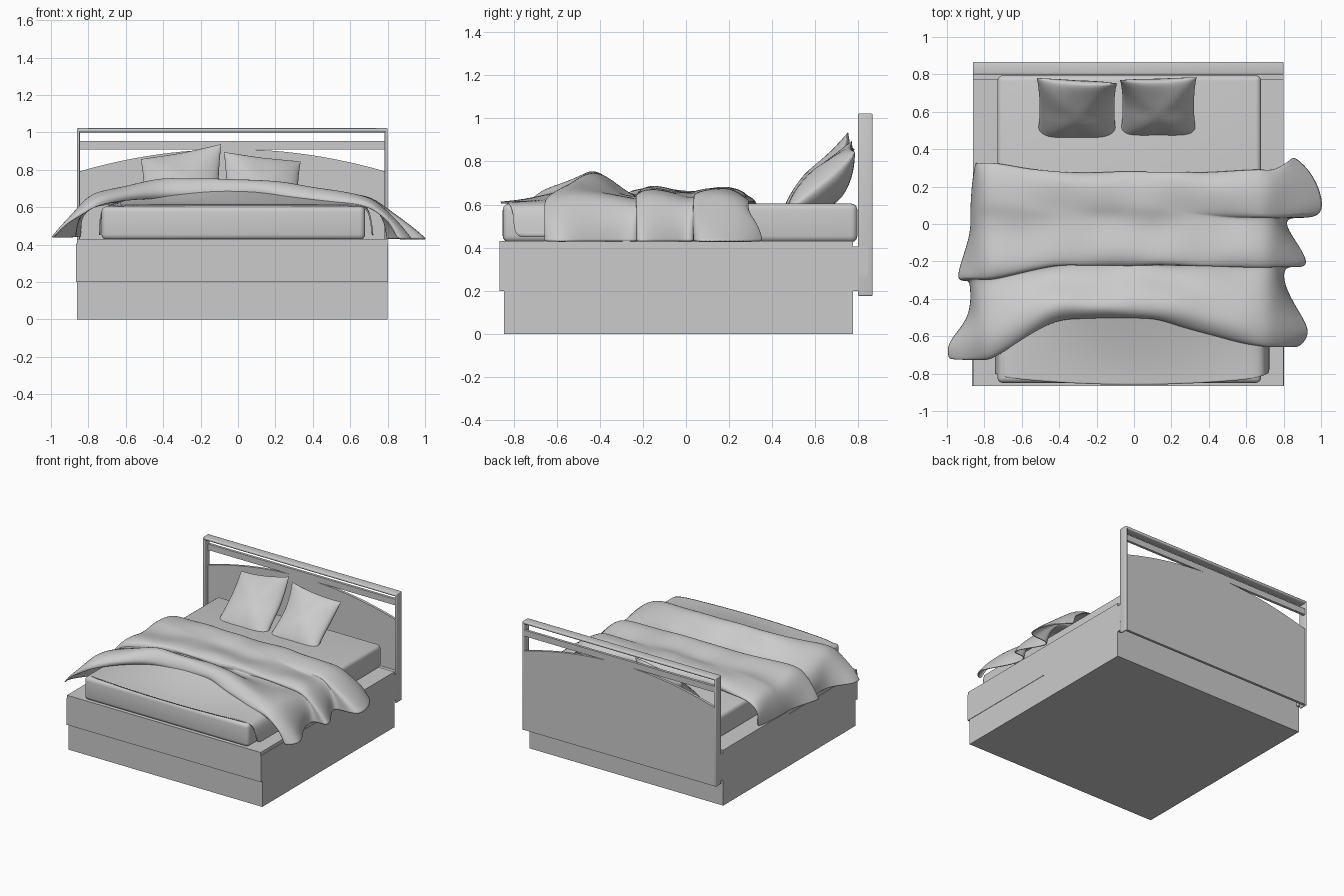
import bpy, bmesh, math
from mathutils import Matrix

old = bpy.data.objects.get("Cube")
if old:
    bpy.data.objects.remove(old, do_unlink=True)

grey = bpy.data.materials.new("light_grey")
grey.use_nodes = True
tone = (0.6, 0.6, 0.6, 1)
grey.diffuse_color = tone
grey.node_tree.nodes["Principled BSDF"].inputs["Base Color"].default_value = tone


def finish(name, bm, angle=None):
    """Turn a bmesh into a named object with the shared material."""
    bmesh.ops.recalc_face_normals(bm, faces=bm.faces)
    mesh = bpy.data.meshes.new(name)
    bm.to_mesh(mesh)
    bm.free()
    mesh.materials.append(grey)
    obj = bpy.data.objects.new(name, mesh)
    bpy.context.collection.objects.link(obj)
    if angle:
        bpy.ops.object.select_all(action="DESELECT")
        obj.select_set(True)
        bpy.context.view_layer.objects.active = obj
        bpy.ops.object.shade_smooth_by_angle(angle=math.radians(angle))
    return obj


def box(name, xs, ys, zs, bevel=0, segments=3):
    """Box from its x, y and z ranges, with optional rounded edges."""
    bm = bmesh.new()
    size = [b - a for a, b in (xs, ys, zs)]
    mid = [(a + b) / 2 for a, b in (xs, ys, zs)]
    bmesh.ops.create_cube(bm, size=1, matrix=Matrix.Translation(mid) @ Matrix.Diagonal((*size, 1)))
    if bevel:
        bmesh.ops.bevel(bm, geom=bm.edges[:], offset=bevel, segments=segments,
                        profile=0.5, affect="EDGES")
    return finish(name, bm, 40 if bevel else None)


def skin(bm, rows):
    """Quads between equal rows of points."""
    grid = [[bm.verts.new(p) for p in row] for row in rows]
    for a, b in zip(grid, grid[1:]):
        for i in range(len(a) - 1):
            bm.faces.new((a[i], a[i + 1], b[i + 1], b[i]))


def cloth(name, rows, thickness):
    """Smooth draped sheet from a coarse grid of points."""
    bm = bmesh.new()
    skin(bm, rows)
    obj = finish(name, bm, 80)
    sub = obj.modifiers.new("smooth", "SUBSURF")
    sub.levels = sub.render_levels = 3
    solid = obj.modifiers.new("thickness", "SOLIDIFY")
    solid.thickness = thickness
    solid.offset = 0
    return obj


LEFT, RIGHT = -0.862, 0.80
MID = (LEFT + RIGHT) / 2

# Bed base, front panel, drawers and the ledge behind the mattress
box("base", (LEFT, RIGHT), (-0.845, 0.775), (0, 0.43))
box("front_panel", (LEFT, RIGHT), (-0.865, -0.845), (0.2, 0.43))
box("rear_ledge", (LEFT, RIGHT), (0.775, 0.845), (0.27, 0.405))
for side, x, inner in (("right", LEFT, 0.02), ("left", RIGHT, -0.02)):
    box(side + "_drawer", (x - 0.003, x + 0.003), (-0.865, -0.03), (0.2, 0.405))
    box(side + "_bracket", sorted((x, x + inner)), (0.775, 0.8), (0.2, 0.405))

# Mattress
box("mattress", (-0.73, 0.68), (-0.85, 0.795), (0.425, 0.605), 0.03, 4)

# Headboard frame, with the slat and panel set at the back
for side, x in (("right", LEFT), ("left", RIGHT - 0.016)):
    box(side + "_post", (x, x + 0.016), (0.798, 0.866), (0.176, 1.022), 0.007)
box("top_rail", (LEFT, RIGHT), (0.798, 0.866), (1.0, 1.022), 0.009)
box("slat", (LEFT + 0.01, RIGHT - 0.01), (0.843, 0.863), (0.908, 0.955))

# Arched headboard panel
bm = bmesh.new()
half = (RIGHT - LEFT) / 2 - 0.01
ts = [i / 12 - 1 for i in range(25)]
arch = [(MID + half * t, 0.843, 0.79 + 0.12 * (1 - t * t)) for t in ts]
outline = [(MID + half, 0.843, 0.18)] + arch[::-1] + [(MID - half, 0.843, 0.18)]
face = bm.faces.new([bm.verts.new(p) for p in outline])
out = bmesh.ops.extrude_face_region(bm, geom=[face])
bmesh.ops.translate(bm, vec=(0, 0.02, 0),
                    verts=[g for g in out["geom"] if isinstance(g, bmesh.types.BMVert)])
finish("headboard_panel", bm, 30)


def pillow(name, centre, w, h, tilt, slant):
    """Cushion with pinched seams, pointed corners, a curled and slanted top edge."""
    bm = bmesh.new()
    n = 20
    for sign, depth in ((1, 0.06), (-1, 0.085)):
        rows = []
        for j in range(n + 1):
            v = math.sin((j / n - 0.5) * math.pi)
            row = []
            for i in range(n + 1):
                u = math.sin((i / n - 0.5) * math.pi)
                puff = max(0, (1 - u * u) * (1 - v * v)) ** 0.55
                crease = 0.02 * (1 - abs(abs(u) - abs(v))) * puff
                rise = max(0, v) ** 2
                row.append((w * u * (1 - 0.07 * (1 - v * v)),
                            h * v * (1 - 0.07 * (1 - u * u)) + 0.4 * slant * u * rise,
                            sign * (depth * puff + crease) + (0.05 + slant * u) * rise))
            rows.append(row)
        skin(bm, rows)
    bmesh.ops.remove_doubles(bm, verts=bm.verts, dist=0.0005)
    bm.transform(Matrix.Translation(centre) @ Matrix.Rotation(math.radians(tilt), 4, "X"))
    return finish(name, bm, 60)


pillow("right_pillow", (-0.305, 0.622, 0.70), 0.215, 0.24, 42, 0.04)
pillow("left_pillow", (0.13, 0.635, 0.695), 0.205, 0.22, 38, -0.025)


def blend(a, b, c, x):
    """Flat over the middle, sloping to the right edge a and the left edge c."""
    if x < -0.42:
        return b + (a - b) * min(1, (-0.42 - x) / 0.34)
    return b + (c - b) * min(1, max(0, x - 0.1) / 0.55)


# Blanket stations, front to back:
# y right/middle/left, z right/middle/left, right hem x, left hem x
stations = [
    (-.72, -.49, -.65, .61, .65, .61, -.98, .85),
    (-.73, -.51, -.66, .64, .69, .63, -.99, .88),
    (-.62, -.46, -.58, .69, .76, .67, -1.0, .95),
    (-.50, -.38, -.46, .67, .74, .66, -.87, .87),
    (-.36, -.29, -.31, .63, .65, .63, -.87, .79),
    (-.28, -.20, -.21, .62, .63, .62, -.88, .80),
    (-.30, -.23, -.24, .65, .66, .65, -.95, .93),
    (-.22, -.16, -.16, .67, .69, .67, -.92, .91),
    (-.05, -.01, -.01, .64, .65, .63, -.87, .80),
    (.06, .06, .05, .65, .66, .63, -.87, .82),
    (.10, .10, .02, .66, .67, .65, -.87, 1.04),
    (.24, .22, .18, .66, .68, .68, -.86, .97),
    (.31, .28, .27, .63, .64, .64, -.85, .87),
    (.32, .27, .28, .61, .61, .61, -.84, .85)]
tops = (-.76, -.6, -.42, -.28, -.14, 0, .12, .25, .38, .54, .68)
rows = []
for k, (yr, ym, yl, zr, zm, zl, xr, xl) in enumerate(stations):
    top = []
    for x in tops:
        wave = 0.008 * math.sin(9 * x + 2.1 * k) + 0.006 * math.sin(19 * x - 1.3 * k)
        top.append((x, blend(yr, ym, yl, x) + wave,
                    max(0.612, blend(zr, zm, zl, x) + wave)))
    flare = 0.05 if k > 10 else 0
    sway = 0.02 * math.sin(2 * k)
    right = [(xr, yr + sway, 0.44), (xr * 0.6 - 0.34, yr, 0.51), (-0.83, yr, zr - 0.05)]
    left = [(0.75, yl, zl - 0.04), (xl * 0.6 + 0.31, yl + flare, 0.51),
            (xl, yl + flare * 1.5, 0.43)]
    rows.append(right + top + left)
cloth("blanket", rows, 0.008)

# Sheet over the foot of the mattress, rising under the blanket
rows = []
for k in range(7):
    s = k / 6
    row = [(-0.74, -0.8 + 0.35 * s, 0.45), (-0.737, -0.8 + 0.35 * s, 0.58)]
    for x in (-.69, -.5, -.3, -.1, .1, .3, .5, .66):
        bulge = 1 - (x / 0.72) ** 2
        row.append((x, -0.82 - 0.04 * bulge + 0.42 * s,
                    0.61 + 0.09 * bulge * s ** 1.5 + 0.006 * math.sin(8 * x + 3 * s) * s))
    row += [(0.705, -0.8 + 0.35 * s, 0.58), (0.72, -0.8 + 0.35 * s, 0.45)]
    rows.append(row)
cloth("foot_sheet", rows, 0.008)
